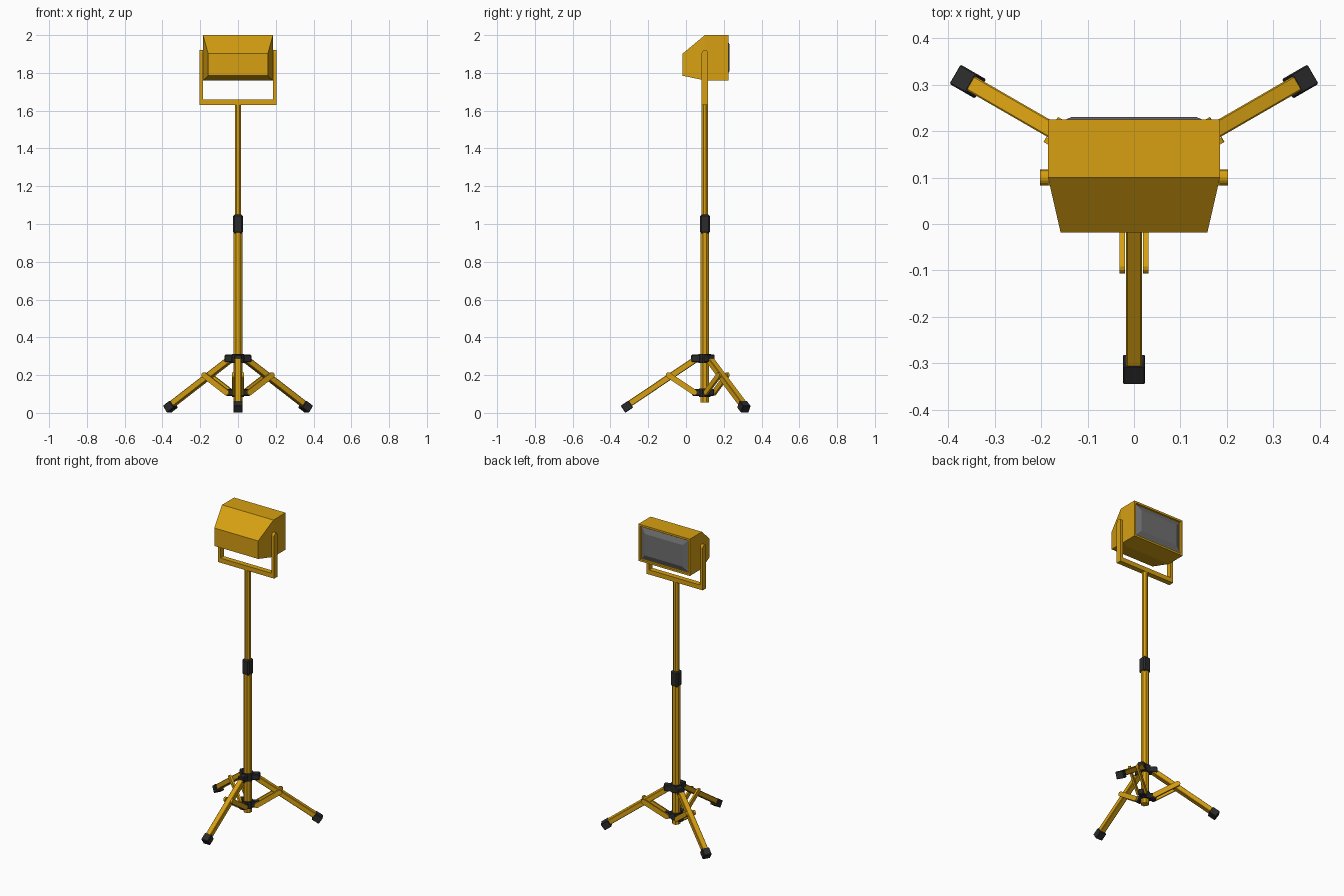
import bpy, bmesh, math
from mathutils import Vector, Matrix

if "Cube" in bpy.data.objects:
    bpy.data.objects.remove(bpy.data.objects["Cube"])


def material(name, rgb):
    m = bpy.data.materials.new(name)
    m.diffuse_color = (*rgb, 1)
    m.use_nodes = True
    m.node_tree.nodes["Principled BSDF"].inputs["Base Color"].default_value = m.diffuse_color
    return m


YELLOW = material("yellow paint", (0.68, 0.35, 0.006))
BLACK = material("black plastic", (0.024, 0.024, 0.024))
GLASS = material("grey glass", (0.16, 0.16, 0.165))
AX = 0.10  # y position of the pole axis


def finish(bm, name, mat, bevel=0.0):
    bmesh.ops.recalc_face_normals(bm, faces=bm.faces)
    me = bpy.data.meshes.new(name)
    bm.to_mesh(me)
    bm.free()
    me.materials.append(mat)
    ob = bpy.data.objects.new(name, me)
    bpy.context.collection.objects.link(ob)
    if bevel:
        b = ob.modifiers.new("bevel", 'BEVEL')
        b.width, b.segments = bevel, 1
    return ob


def box(name, mat, size, mtx, bevel=0.0):
    bm = bmesh.new()
    bmesh.ops.create_cube(bm, size=1, matrix=mtx @ Matrix.Diagonal((*size, 1)))
    return finish(bm, name, mat, bevel)


def prism(name, mat, width, z0, z1, bevel=0.0):
    # octagonal tube, flat side forward
    bm = bmesh.new()
    r = width / 2 / math.cos(math.pi / 8)
    bmesh.ops.create_cone(bm, cap_ends=True, segments=8, radius1=r, radius2=r, depth=z1 - z0,
                          matrix=Matrix.Translation((0, AX, (z0 + z1) / 2)) @ Matrix.Rotation(math.pi / 8, 4, 'Z'))
    return finish(bm, name, mat, bevel)


def plate(name, mat, pts, vec, mtx=Matrix()):
    # flat outline extruded along vec
    bm = bmesh.new()
    f = bm.faces.new([bm.verts.new(p) for p in pts])
    ext = bmesh.ops.extrude_face_region(bm, geom=[f])["geom"]
    bmesh.ops.translate(bm, vec=vec, verts=[v for v in ext if isinstance(v, bmesh.types.BMVert)])
    bm.transform(mtx)
    return finish(bm, name, mat)


# Telescopic pole
prism("lower_pole", YELLOW, 0.046, 0.055, 0.96)
prism("upper_pole", YELLOW, 0.034, 1.0, 1.64)
box("pole_collar", BLACK, (0.052, 0.052, 0.1), Matrix.Translation((0, AX, 1.0)), 0.008)

# Leg hubs
prism("upper_hub", BLACK, 0.066, 0.265, 0.312)
prism("lower_hub", BLACK, 0.062, 0.085, 0.13)

# Three legs, local +x points outward
slope = math.atan2(0.67, 1)
for i, deg in enumerate((-90, 30, 150)):
    M = Matrix.Translation((0, AX, 0)) @ Matrix.Rotation(math.radians(deg), 4, 'Z')
    tilt = Matrix.Rotation(slope, 4, 'Y')
    a, b = Vector((0.045, 0, 0.288)), Vector((0.405, 0, 0.042))
    box(f"leg_{i}", YELLOW, ((b - a).length, 0.035, 0.033),
        M @ Matrix.Translation((a + b) / 2) @ tilt, 0.003)
    box(f"foot_{i}", BLACK, (0.05, 0.048, 0.045),
        M @ Matrix.Translation((0.413, 0, 0.033)) @ tilt, 0.003)
    box(f"upper_lug_{i}", BLACK, (0.05, 0.042, 0.04), M @ Matrix.Translation((0.048, 0, 0.288)), 0.005)
    box(f"lower_lug_{i}", BLACK, (0.05, 0.038, 0.038), M @ Matrix.Translation((0.042, 0, 0.108)), 0.005)
    # pair of round-ended braces
    p, q = Vector((0.055, 0, 0.108)), Vector((0.192, 0, 0.2))
    d = (q - p).angle(Vector((1, 0, 0)))
    pts = []
    for c, start in ((q, d - math.pi / 2), (p, d + math.pi / 2)):
        for k in range(7):
            t = start + math.pi * k / 6
            pts.append(c + 0.015 * Vector((math.cos(t), 0, math.sin(t))))
    for side, y in (("left", 0.019), ("right", -0.031)):
        plate(f"brace_{i}_{side}", YELLOW, [v + Vector((0, y, 0)) for v in pts], (0, 0.012, 0), M)

# U-shaped yoke
box("yoke_bar", YELLOW, (0.405, 0.034, 0.03), Matrix.Translation((0, AX, 1.645)))
for name, x in (("left", -0.2025), ("right", 0.1845)):
    pts = [(x, AX - 0.017, 1.632), (x, AX + 0.017, 1.632)]
    for k in range(9):
        t = math.pi * k / 8
        pts.append((x, AX + 0.017 * math.cos(t), 1.904 + 0.017 * math.sin(t)))
    plate(f"yoke_arm_{name}", YELLOW, pts, (0.018, 0, 0))

# Lamp housing: side profile, narrowed towards the front, recessed opening behind
profile = [(-0.018, 1.785), (AX, 1.76), (0.225, 1.76), (0.225, 2.0), (AX, 2.0), (-0.018, 1.902)]
bm = bmesh.new()
sides = []
for s in (-1, 1):
    sides.append([bm.verts.new((s * (0.158 if y < 0 else 0.185), y, z)) for y, z in profile])
L, R = sides
for k in range(6):
    n = (k + 1) % 6
    bm.faces.new((L[k], L[n], R[n], R[k]))
for s in sides:
    bm.faces.new((s[0], s[1], s[4], s[5]))
    bm.faces.new((s[1], s[2], s[3], s[4]))
bmesh.ops.recalc_face_normals(bm, faces=bm.faces)
back = [f for f in bm.faces if f.normal.y > 0.99]
bmesh.ops.inset_region(bm, faces=back, thickness=0.018)
bmesh.ops.inset_region(bm, faces=back, thickness=0.001, depth=-0.012)
finish(bm, "lamp_housing", YELLOW)

# Bulging glass
bm = bmesh.new()
rings = []
for w, h, y in ((0.167, 0.102, 0.213), (0.167, 0.102, 0.216), (0.135, 0.07, 0.23)):
    rings.append([bm.verts.new((sx * w, y, 1.88 + sz * h))
                  for sx, sz in ((-1, -1), (1, -1), (1, 1), (-1, 1))])
for A, B in zip(rings, rings[1:]):
    for k in range(4):
        n = (k + 1) % 4
        bm.faces.new((A[k], A[n], B[n], B[k]))
bm.faces.new(rings[-1])
bm.faces.new(rings[0])
finish(bm, "lamp_glass", GLASS)
